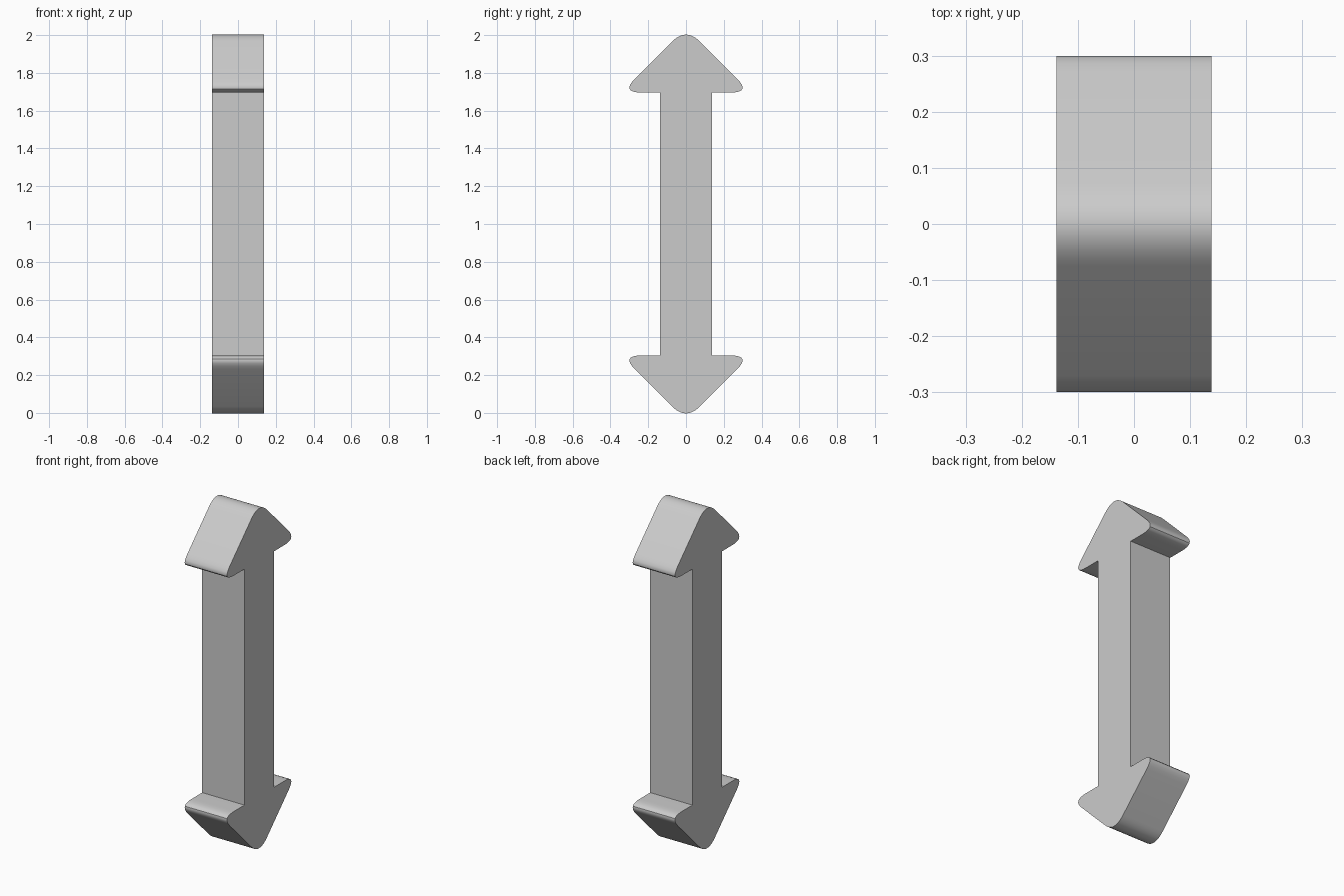
import bpy, bmesh
from mathutils import Vector

if "Cube" in bpy.data.objects:
    bpy.data.objects.remove(bpy.data.objects["Cube"])

HALF_DEPTH = 0.138
SHAFT = 0.137
HEAD_BASE = 1.696


def rounded(a, corner, b, steps=8):
    """Points of a soft corner running from a to b."""
    a, corner, b = Vector(a), Vector(corner), Vector(b)
    pts = []
    for i in range(steps + 1):
        t = i / steps
        pts.append(a * (1 - t) ** 2 + corner * 2 * t * (1 - t) + b * t ** 2)
    return pts


# Quarter outline (y, z): shaft corner, rounded barb, rounded tip
quarter = [Vector((SHAFT, HEAD_BASE))]
quarter += rounded((0.235, HEAD_BASE), (0.344, HEAD_BASE), (0.27, 1.77))
tip = rounded((0.075, 1.965), (0, 2.04), (-0.075, 1.965), 12)
quarter += tip[:7]

# Mirror the quarter to the other side, then to the bottom
top = quarter + [Vector((-p.x, p.y)) for p in reversed(quarter[:-1])]
outline = top + [Vector((p.x, 2 - p.y)) for p in reversed(top)]

# Extrude the outline along x
bm = bmesh.new()
face = bm.faces.new([bm.verts.new((-HALF_DEPTH, p.x, p.y)) for p in outline])
ext = bmesh.ops.extrude_face_region(bm, geom=[face], use_keep_orig=True)
verts = [g for g in ext["geom"] if isinstance(g, bmesh.types.BMVert)]
bmesh.ops.translate(bm, verts=verts, vec=(2 * HALF_DEPTH, 0, 0))
bmesh.ops.recalc_face_normals(bm, faces=bm.faces)

mesh = bpy.data.meshes.new("double_arrow")
bm.to_mesh(mesh)
bm.free()
arrow = bpy.data.objects.new("double_arrow", mesh)
bpy.context.collection.objects.link(arrow)

# Smooth the rounded corners, keep the flat edges sharp
bpy.context.view_layer.objects.active = arrow
arrow.select_set(True)
bpy.ops.object.shade_smooth_by_angle()
